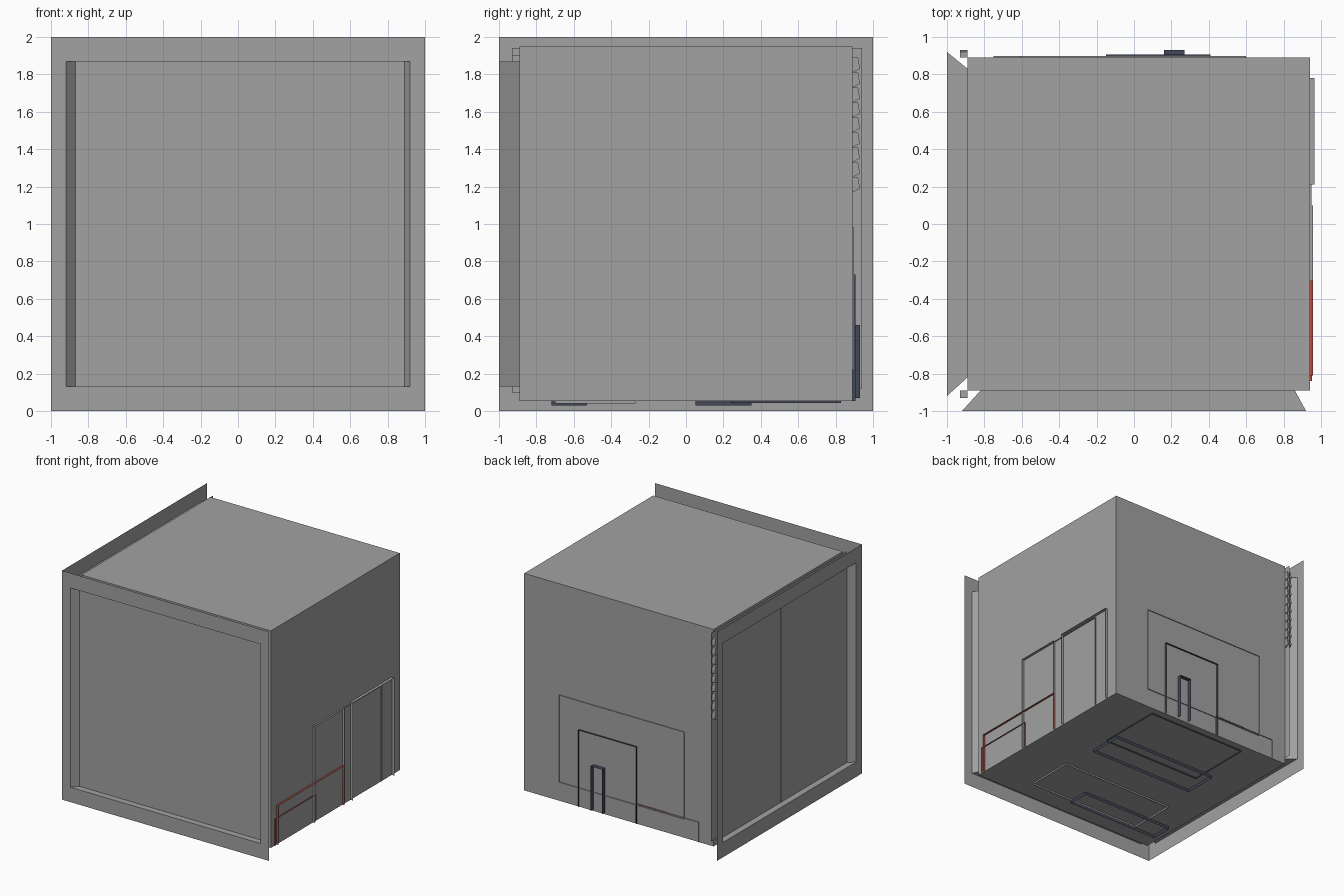
import bpy

if "Cube" in bpy.data.objects:
    bpy.data.objects.remove(bpy.data.objects["Cube"])

def mat(name, c):
    m = bpy.data.materials.new(name)
    m.diffuse_color = (*c, 1)
    m.use_nodes = True
    m.node_tree.nodes["Principled BSDF"].inputs["Base Color"].default_value = m.diffuse_color
    return m

GRAY = mat("mid_gray", (0.36, 0.36, 0.36))
RED = mat("brick_red", (0.45, 0.07, 0.05))
NAVY = mat("dark_slate", (0.055, 0.065, 0.095))

def mesh(name, verts, faces, m):
    me = bpy.data.meshes.new(name)
    me.from_pydata(verts, [], faces)
    me.materials.append(m)
    ob = bpy.data.objects.new(name, me)
    bpy.context.collection.objects.link(ob)
    return ob

def box(name, x0, x1, y0, y1, z0, z1, m=GRAY):
    v = [(x, y, z) for x in (x0, x1) for y in (y0, y1) for z in (z0, z1)]
    f = [(0, 1, 3, 2), (4, 6, 7, 5), (0, 4, 5, 1), (2, 3, 7, 6), (0, 2, 6, 4), (1, 5, 7, 3)]
    return mesh(name, v, f, m)

# main closed box
X0, X1, Y0, Y1, Z0, Z1 = -0.89, 0.94, -0.89, 0.89, 0.055, 1.95
box("main_box", X0, X1, Y0, Y1, Z0, Z1)

# flat flange with a tapered opening and an inset panel; put(u, d, z) places points
def flange(name, put, in0, in1):
    a, lo, hi, deep, pd = 0.92, 0.13, 1.87, 0.11, 0.055
    ring = lambda u0, u1, z0, z1, d: [put(u0, d, z0), put(u1, d, z0), put(u1, d, z1), put(u0, d, z1)]
    v = ring(-1, 1, 0, 2, 0) + ring(-a, a, lo, hi, 0) + ring(in0, in1, lo, hi, deep)
    f = []
    for k in (0, 4):
        f += [(k + i, k + (i + 1) % 4, k + 4 + (i + 1) % 4, k + 4 + i) for i in range(4)]
    mesh(name + "_frame", v, f, GRAY)
    t = pd / deep
    p = ring(-a + (in0 + a) * t, a + (in1 - a) * t, lo, hi, pd)
    mesh(name + "_panel", p, [(0, 1, 2, 3)], GRAY)

flange("front", lambda u, d, z: (u, -1 + d, z), -0.82, 0.86)
flange("left", lambda u, d, z: (-1 + d, u, z), -0.82, 0.83)
box("left_panel_seam", -0.949, -0.944, 0.035, 0.043, 0.13, 1.87)

# backing sheet behind the left recess, with corner posts
v = [(-0.9, y, z) for y, z in ((-0.93, 0.12), (0.94, 0.12), (0.94, 1.94), (-0.93, 1.94))]
mesh("left_backing", v, [(0, 1, 2, 3)], GRAY)
box("front_corner_post", -0.93, -0.89, -0.93, -0.89, 0.1, 1.9)

# louvre slats on the back left corner
for i in range(9):
    z = 1.17 + i * 0.08
    mesh("louvre_slat", [(x, y, zz) for x in (-0.93, -0.89)
         for y, zz in ((0.89, z), (0.93, z + 0.02), (0.92, z + 0.08), (0.89, z + 0.08))],
         [(0, 1, 2, 3), (7, 6, 5, 4), (0, 4, 5, 1), (1, 5, 6, 2), (2, 6, 7, 3), (3, 7, 4, 0)], GRAY)

# thin ribbon outlines standing off a wall; closed or open at the bottom
def ribbon(name, put, a0, a1, b0, b1, depth, m, closed=False):
    path = [(a0, b0), (a0, b1), (a1, b1), (a1, b0)]
    v = [put(a, b, d) for a, b in path for d in (0, depth)]
    n = 4 if closed else 3
    f = [(2 * i, 2 * i + 1, (2 * i + 3) % 8, (2 * i + 2) % 8) for i in range(n)]
    mesh(name, v, f, m)

right = lambda a, b, d: (X1 + d, a, b)
back = lambda a, b, d: (a, Y1 + d, b)
under = lambda a, b, d: (a, b, Z0 - d)

# right wall outlines
for a0, a1, top, d, m in [(0.21, 0.78, 0.91, 0.025, GRAY), (-0.305, 0.1, 0.9, 0.017, GRAY),
                          (-0.3, 0.63, 0.895, 0.01, GRAY), (-0.81, 0.1, 0.4, 0.018, RED),
                          (-0.84, -0.28, 0.29, 0.011, RED)]:
    ribbon("right_outline", right, a0, a1, Z0, top, d, m)

# back wall outlines
ribbon("back_window_outline", back, -0.61, 0.6, 0.22, 0.98, 0.007, GRAY, True)
ribbon("back_door_outline", back, -0.15, 0.41, Z0, 0.73, 0.016, NAVY)
ribbon("back_slot_outline", back, 0.16, 0.27, 0.07, 0.46, 0.04, NAVY)
ribbon("back_low_outline", back, -0.75, -0.14, Z0, 0.23, 0.007, GRAY)
mesh("back_red_strip", [back(a, 0.232, d) for a, d in ((-0.45, 0), (-0.14, 0), (-0.14, 0.008), (-0.45, 0.008))],
     [(0, 1, 2, 3)], RED)

# underside outlines
for a0, a1, b0, b1, d, m in [(-0.55, 0.48, 0.05, 0.35, 0.025, NAVY), (-0.82, 0.08, -0.72, -0.53, 0.025, NAVY),
                             (-0.6, 0.51, -0.7, -0.27, 0.015, GRAY), (-0.47, 0.5, 0.24, 0.83, 0.012, NAVY)]:
    ribbon("underside_outline", under, a0, a1, b0, b1, d, m, True)
